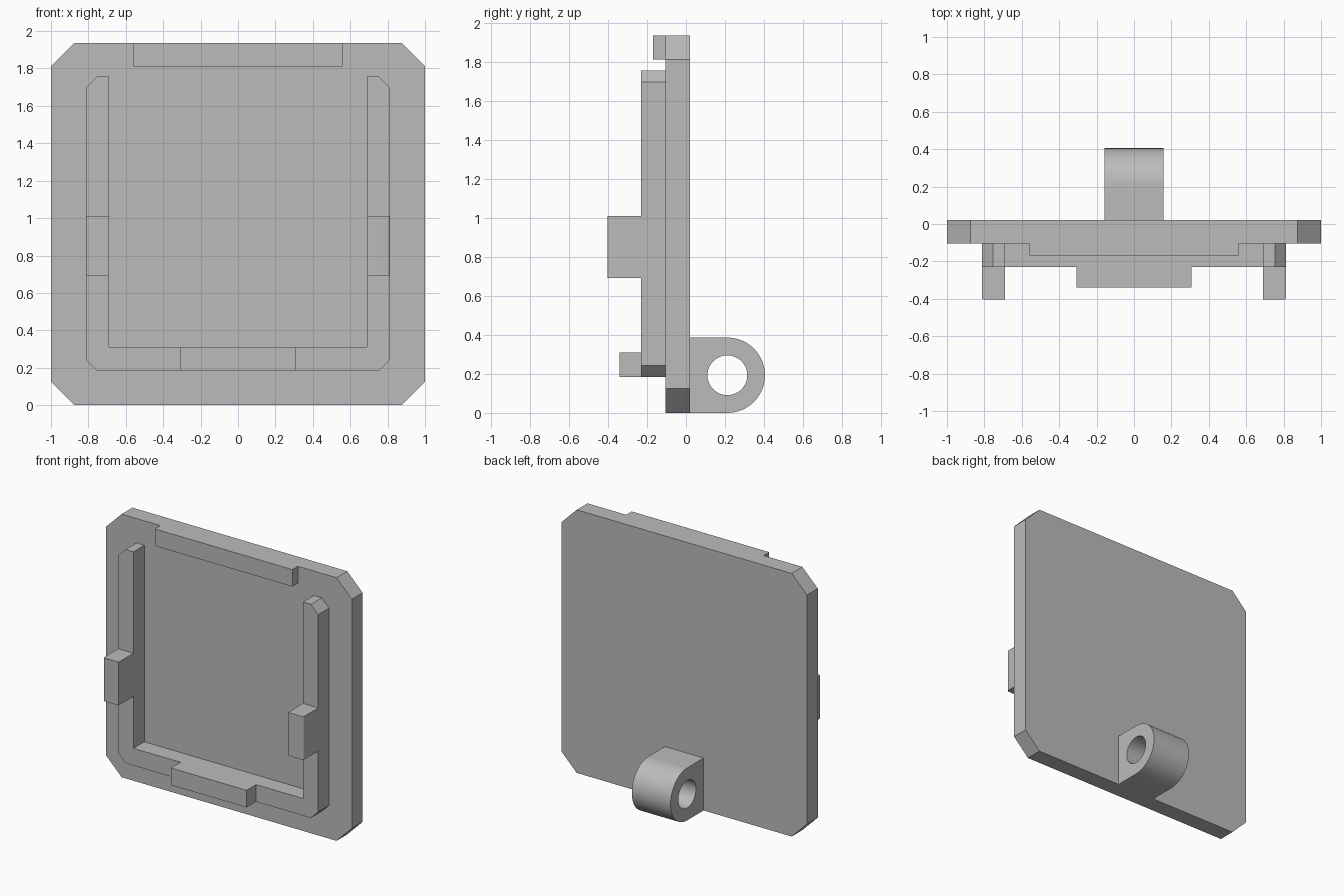
import bpy
import bmesh
import math

cube = bpy.data.objects.get("Cube")
if cube:
    bpy.data.objects.remove(cube, do_unlink=True)

GREY = (0.5, 0.5, 0.5, 1.0)
grey = bpy.data.materials.new("plain grey")
grey.use_nodes = True
grey.diffuse_color = GREY
grey.node_tree.nodes["Principled BSDF"].inputs["Base Color"].default_value = GREY


def prism(name, loops, axis, lo, hi):
    """Extrude a closed outline (further loops are holes) along x, y or z."""
    def place(p, d):
        return {"x": (d, p[0], p[1]), "y": (p[0], d, p[1]), "z": (p[0], p[1], d)}[axis]

    bm = bmesh.new()
    rings = [[bm.verts.new(place(p, lo)) for p in loop] for loop in loops]
    if len(rings) == 1:
        bm.faces.new(rings[0])
    else:
        edges = [bm.edges.new((r[i - 1], r[i])) for r in rings for i in range(len(r))]
        bmesh.ops.triangle_fill(bm, edges=edges, use_beauty=True)
    out = bmesh.ops.extrude_face_region(bm, geom=bm.faces[:], use_keep_orig=True)
    verts = [g for g in out["geom"] if isinstance(g, bmesh.types.BMVert)]
    bmesh.ops.translate(bm, verts=verts, vec=[(hi - lo) * (axis == a) for a in "xyz"])
    bmesh.ops.recalc_face_normals(bm, faces=bm.faces[:])
    mesh = bpy.data.meshes.new(name)
    bm.to_mesh(mesh)
    bm.free()
    mesh.materials.append(grey)
    obj = bpy.data.objects.new(name, mesh)
    bpy.context.collection.objects.link(obj)
    return obj


def arc(cx, cy, r, start, end, steps):
    angles = [math.radians(start + (end - start) * i / steps) for i in range(steps + 1)]
    return [(cx + r * math.cos(a), cy + r * math.sin(a)) for a in angles]


def rect(x0, x1, y0, y1):
    return [(x0, y0), (x1, y0), (x1, y1), (x0, y1)]


def mirrored(half):
    """Close a right-hand outline with its mirror image across x = 0."""
    return half + [(-x, y) for x, y in reversed(half)]


def smooth(obj):
    bpy.ops.object.select_all(action="DESELECT")
    obj.select_set(True)
    bpy.context.view_layer.objects.active = obj
    bpy.ops.object.shade_smooth_by_angle(angle=math.radians(35))


HEIGHT = 1.936
BACK, FRONT, RAIL = 0.021, -0.104, -0.23
OUT, IN = 0.814, 0.69          # rail outer and inner half widths
LOW, FLOOR, TOP = 0.184, 0.31, 1.756
CUT, BEVEL = 0.125, 0.06

# Cover plate with cut corners
prism("cover_plate", [mirrored([(1 - CUT, 0), (1, CUT), (1, HEIGHT - CUT),
                                (1 - CUT, HEIGHT)])], "y", FRONT, BACK)

# U-shaped rail on the front
prism("front_rail", [mirrored([(OUT - BEVEL, LOW), (OUT, LOW + BEVEL), (OUT, TOP - BEVEL),
                               (OUT - BEVEL, TOP), (IN, TOP), (IN, FLOOR)])],
      "y", RAIL, FRONT)

# Lip along the top edge and tab on the bottom rail
prism("top_lip", [rect(-0.56, 0.56, HEIGHT - CUT, HEIGHT)], "y", -0.168, FRONT)
prism("bottom_tab", [rect(-0.308, 0.308, LOW, FLOOR)], "y", -0.34, RAIL)

# Side tabs, outer front edge slightly rounded
R, TIP = 0.014, -0.403
tab = [(IN, RAIL), (IN, TIP)] + arc(OUT - R, TIP + R, R, -90, 0, 5) + [(OUT, RAIL)]
for side, sign in (("left", 1), ("right", -1)):
    smooth(prism(side + "_tab", [[(sign * x, y) for x, y in tab]], "z", 0.692, 1.01))

# Hinge lug with a through hole on the back
LUG = 0.193
CY = 0.212
lug = [(BACK, 0)] + arc(CY, LUG, LUG, -90, 90, 32) + [(BACK, 2 * LUG)]
hole = arc(CY, LUG, 0.102, 0, 360, 48)[:-1]
smooth(prism("hinge_lug", [lug, hole], "x", -0.158, 0.158))
